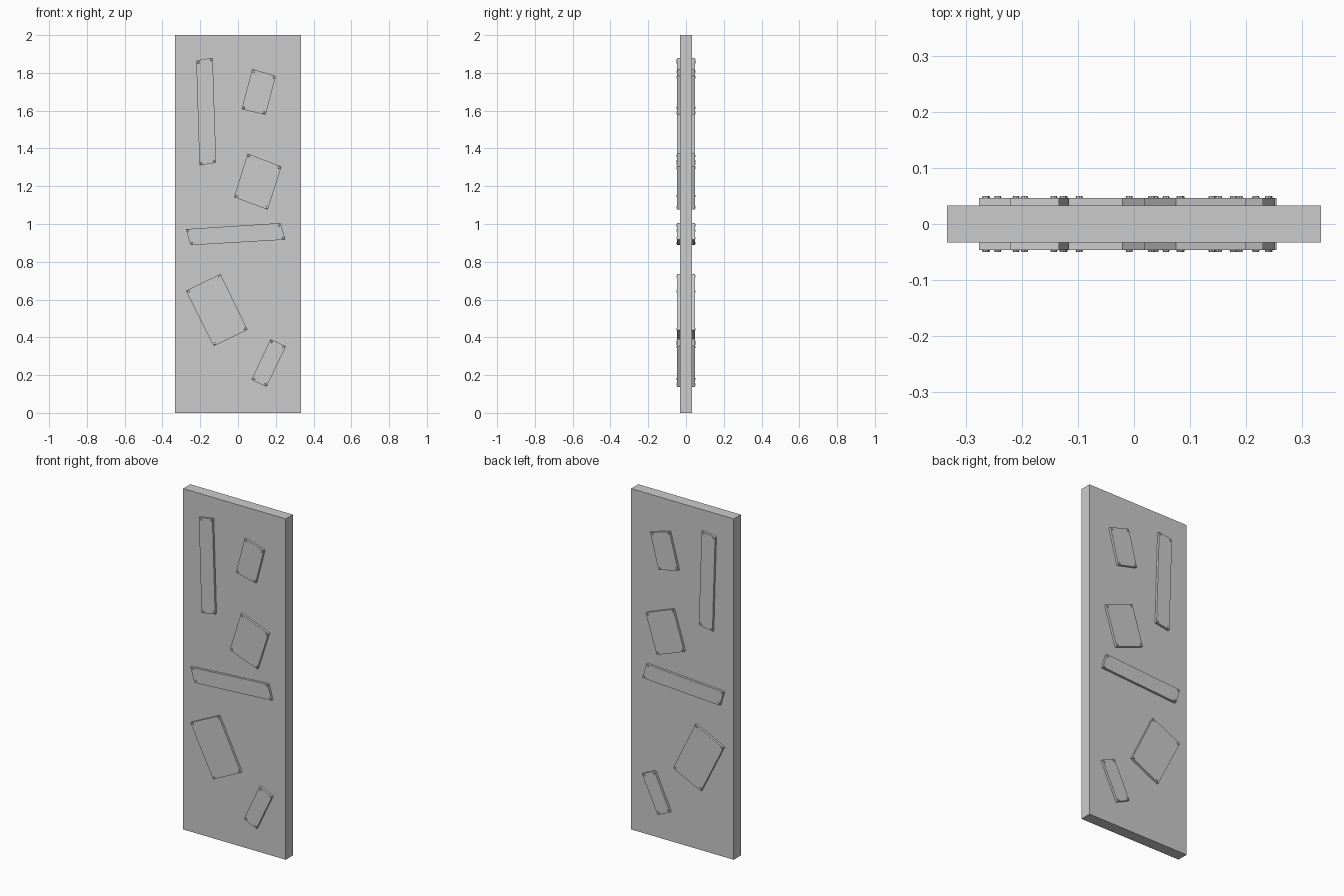
import bpy, bmesh
from mathutils import Vector

if "Cube" in bpy.data.objects:
    bpy.data.objects.remove(bpy.data.objects["Cube"])

HALF_W, HALF_T, HEIGHT = 0.333, 0.033, 2.0
PLATE_Y, RIVET_Y = 0.0465, 0.0500
RIVET_R, INSET = 0.0065, 0.014


def finish(name, bm):
    bmesh.ops.recalc_face_normals(bm, faces=bm.faces)
    mesh = bpy.data.meshes.new(name)
    bm.to_mesh(mesh)
    bm.free()
    obj = bpy.data.objects.new(name, mesh)
    bpy.context.collection.objects.link(obj)
    return obj


def prism(bm, outline, y0, y1):
    face = bm.faces.new([bm.verts.new((x, y0, z)) for x, z in outline])
    out = bmesh.ops.extrude_face_region(bm, geom=[face], use_keep_orig=True)
    verts = [g for g in out["geom"] if isinstance(g, bmesh.types.BMVert)]
    bmesh.ops.translate(bm, verts=verts, vec=(0, y1 - y0, 0))


def rivet_centres(outline):
    # Step inwards from each corner along its bisector
    pts = [Vector(p) for p in outline]
    for i, p in enumerate(pts):
        a = (pts[i - 1] - p).normalized()
        b = (pts[(i + 1) % len(pts)] - p).normalized()
        yield p + (a + b).normalized() * INSET


def rivet(bm, centre, side):
    # Eight-sided cap with a slightly narrower top
    from mathutils import Matrix
    depth = RIVET_Y - PLATE_Y
    turn = Matrix.Rotation(1.5707963 * -side, 4, 'X')
    place = Matrix.Translation((centre.x, side * (PLATE_Y + depth / 2), centre.y))
    bmesh.ops.create_cone(bm, cap_ends=True, segments=8, radius1=RIVET_R,
                          radius2=RIVET_R * 0.8, depth=depth, matrix=place @ turn)


# Door slab
bm = bmesh.new()
prism(bm, [(-HALF_W, 0), (HALF_W, 0), (HALF_W, HEIGHT), (-HALF_W, HEIGHT)],
      -HALF_T, HALF_T)
finish("door_slab", bm)

# Patch plates as x, z corners, repeated on both faces
plates = [
    [(-0.221, 1.865), (-0.134, 1.880), (-0.116, 1.325), (-0.204, 1.310)],
    [(0.075, 1.820), (0.200, 1.784), (0.146, 1.577), (0.019, 1.608)],
    [(0.051, 1.373), (0.230, 1.304), (0.157, 1.076), (-0.021, 1.142)],
    [(-0.276, 0.973), (0.225, 1.005), (0.251, 0.917), (-0.251, 0.888)],
    [(-0.276, 0.647), (-0.093, 0.735), (0.051, 0.440), (-0.129, 0.353)],
    [(0.172, 0.390), (0.254, 0.353), (0.151, 0.138), (0.071, 0.175)],
]
for side, label in ((-1, "front"), (1, "back")):
    for n, outline in enumerate(plates, 1):
        bm = bmesh.new()
        prism(bm, outline, side * HALF_T, side * PLATE_Y)
        finish(f"{label}_plate_{n}", bm)

        # Corner rivets
        bm = bmesh.new()
        for c in rivet_centres(outline):
            rivet(bm, c, side)
        finish(f"{label}_rivets_{n}", bm)
